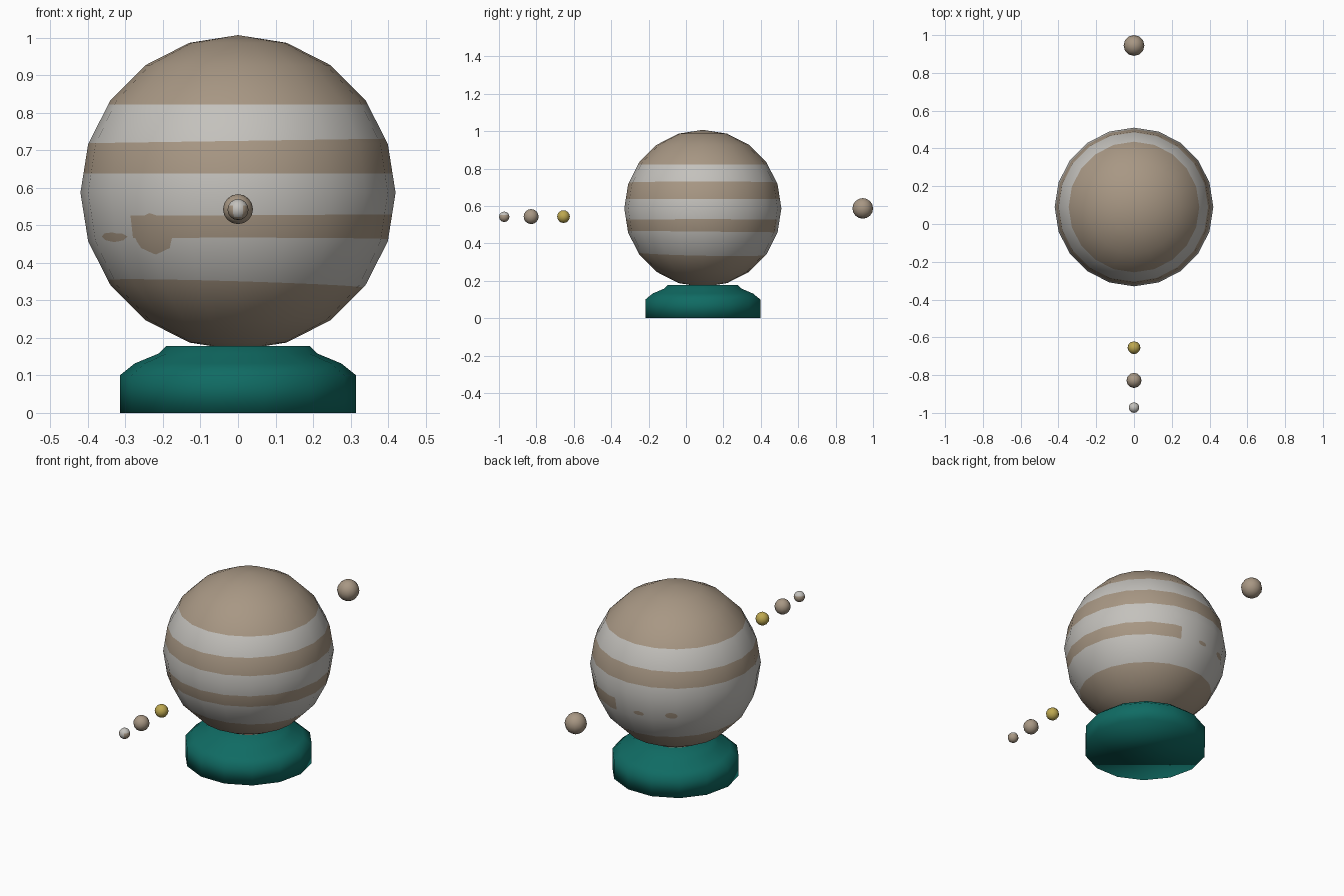
import bpy, bmesh, math
from mathutils import Vector

cube = bpy.data.objects.get("Cube")
if cube:
    bpy.data.objects.remove(cube)


def material(name, rgb):
    m = bpy.data.materials.new(name)
    m.use_nodes = True
    m.diffuse_color = (*rgb, 1)
    m.node_tree.nodes["Principled BSDF"].inputs["Base Color"].default_value = (*rgb, 1)
    return m


TAN = material("warm tan", (0.39, 0.31, 0.23))
PALE = material("pale grey", (0.55, 0.535, 0.505))
TEAL = material("dark teal", (0.005, 0.147, 0.125))
GOLD = material("dull gold", (0.51, 0.39, 0.08))


def finish(bm, name, mats, location, round_normals=False):
    for f in bm.faces:
        f.smooth = True
    mesh = bpy.data.meshes.new(name)
    bm.to_mesh(mesh)
    bm.free()
    for m in mats:
        mesh.materials.append(m)
    if round_normals:
        mesh.normals_split_custom_set_from_vertices([v.co.normalized() for v in mesh.vertices])
    ob = bpy.data.objects.new(name, mesh)
    ob.location = location
    bpy.context.collection.objects.link(ob)
    return ob


def cut(bm, faces, co, no):
    """Slice the given faces along a plane."""
    geom = set(faces)
    for f in faces:
        geom.update(f.edges)
        geom.update(f.verts)
    bmesh.ops.bisect_plane(bm, geom=list(geom), dist=1e-6, plane_co=co, plane_no=no)


def compass(deg):
    a = math.radians(deg)
    return Vector((math.cos(a), math.sin(a), 0))


# Planet: low-poly ball sliced into cloud bands
CENTRE, RADIUS = Vector((0, 0.09, 0.587)), 0.42
bm = bmesh.new()
bmesh.ops.create_uvsphere(bm, u_segments=20, v_segments=10, radius=RADIUS)

# Band edges from the top down: height and slopes along x and y
edges = [(0.822, 0, 0), (0.725, 0.015, 0), (0.638, 0, 0),
         (0.527, 0.005, 0), (0.463, 0, -0.01), (0.344, -0.03, -0.02)]
planes = [(Vector((0, 0, z - CENTRE.z)), Vector((-sx, -sy, 1))) for z, sx, sy in edges]
for co, no in planes:
    cut(bm, bm.faces[:], co, no)


def band(f):
    c = f.calc_center_median()
    return sum((c - co).dot(no) < 0 for co, no in planes)


# The lower belt fades out between these two bearings
GAP = (78, 225)
for deg in GAP:
    d = compass(deg)
    belt = [f for f in bm.faces if band(f) == 4 and f.calc_center_median().dot(d) > 0]
    cut(bm, belt, (0, 0, 0), compass(deg + 90))
for f in bm.faces:
    c = f.calc_center_median()
    bearing = math.degrees(math.atan2(c.y, c.x)) % 360
    b = band(f)
    faded = b == 4 and GAP[0] < bearing < GAP[1]
    f.material_index = 1 if b % 2 or faded else 0


def storm(deg, z, width, height):
    """Clip an eight-sided patch out of the surface and paint it tan."""
    h = (z - CENTRE.z) / RADIUS
    c = compass(deg) * math.sqrt(1 - h * h) + Vector((0, 0, h))
    u = Vector((0, 0, 1)).cross(c).normalized()
    v = c.cross(u)
    faces = [f for f in bm.faces if f.calc_center_median().normalized().dot(c) > 0.85]
    sides = []
    for k in range(8):
        a = math.radians(45 * k + 22.5)
        n = u * (math.cos(a) * RADIUS / width) + v * (math.sin(a) * RADIUS / height) - c
        cut(bm, faces, (0, 0, 0), n)
        sides.append(n)
        faces = [f for f in bm.faces
                 if f.calc_center_median().dot(c) > 0
                 and all(f.calc_center_median().dot(s) < 0 for s in sides)]
    for f in faces:
        f.material_index = 0


storm(235, 0.475, 0.062, 0.054)   # great storm
storm(213, 0.467, 0.06, 0.012)    # wisps in the gap
storm(122, 0.485, 0.03, 0.016)
storm(98, 0.478, 0.028, 0.011)
finish(bm, "planet", [TAN, PALE], CENTRE, True)

# Stand: fourteen-sided stepped plinth
profile = [(0.315, 0), (0.315, 0.1), (0.275, 0.132), (0.212, 0.158), (0.192, 0.178)]
SIDES = 14
bm = bmesh.new()
rings = [[bm.verts.new(compass(360 * i / SIDES) * r + Vector((0, 0, z)))
          for i in range(SIDES)] for r, z in profile]
for low, high in zip(rings, rings[1:]):
    for i in range(SIDES):
        j = (i + 1) % SIDES
        bm.faces.new((low[i], low[j], high[j], high[i]))
bm.faces.new(rings[0][::-1])
bm.faces.new(rings[-1])
finish(bm, "stand", [TEAL], (0, CENTRE.y, 0))


# Moons
def moon(name, y, z, r, mats):
    bm = bmesh.new()
    bmesh.ops.create_uvsphere(bm, u_segments=12, v_segments=8, radius=r)
    for f in bm.faces:
        n = f.normal
        f.material_index = len(mats) - 1 if n.z > 0.3 or n.y < -0.8 else 0
    finish(bm, name, mats, (0, y, z))


moon("outer_front_moon", -0.972, 0.542, 0.028, [TAN, PALE])
moon("middle_front_moon", -0.828, 0.543, 0.04, [TAN])
moon("inner_front_moon", -0.655, 0.543, 0.034, [GOLD])
moon("back_moon", 0.945, 0.587, 0.055, [TAN])
